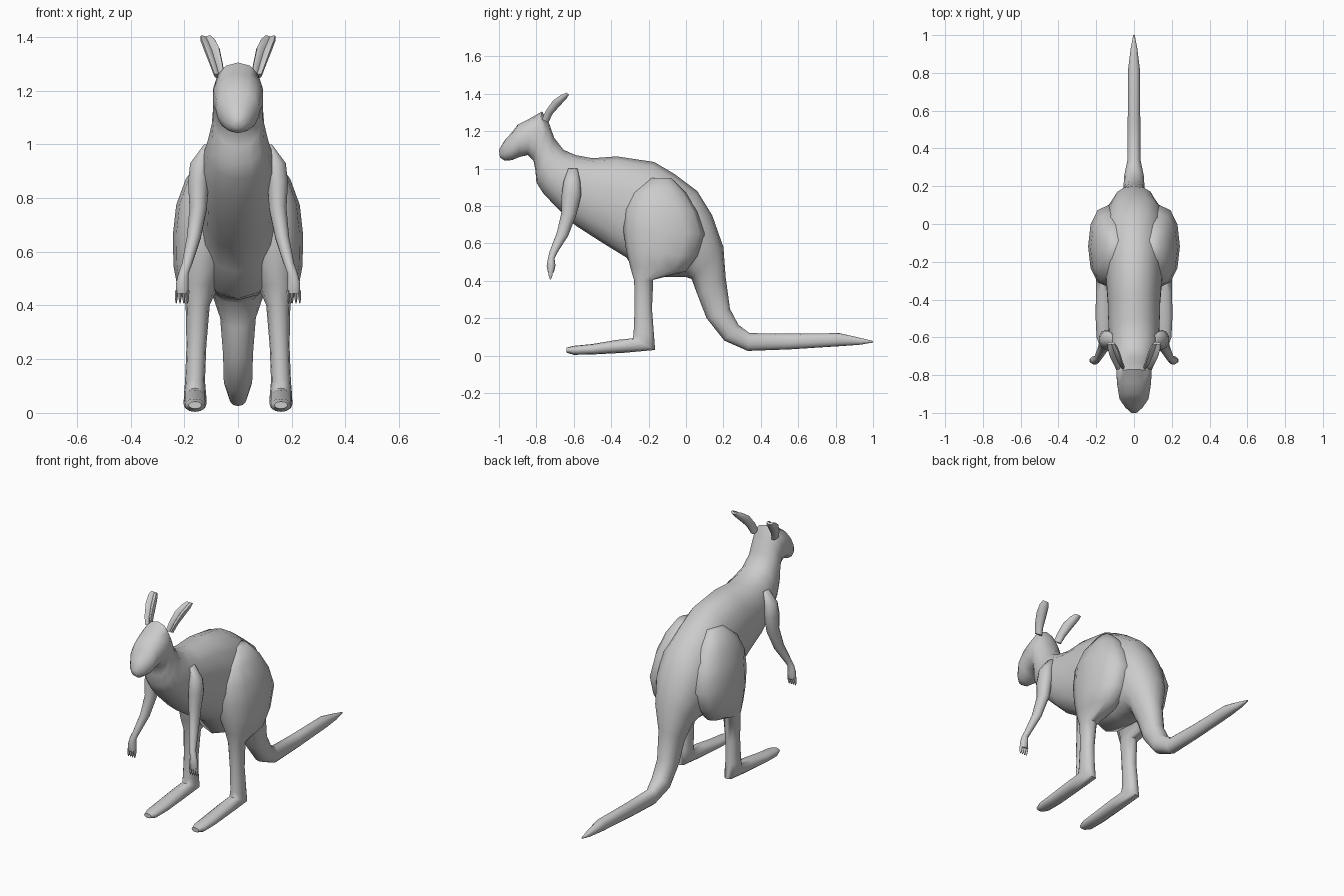
import bpy, bmesh, math
from mathutils import Vector

fur = bpy.data.materials.new("grey_fur")
fur.diffuse_color = (0.6, 0.6, 0.6, 1)


def loft(name, rings, sides=12, mirror=False, cup=0.0, power=1.0, angle=60):
    """Skin closed sections. Ring: x centre, y/z of one edge, y/z of the opposite edge, half width."""
    bm = bmesh.new()
    loops = []
    for x, y1, z1, y2, z2, w in rings:
        a, b = Vector((x, y1, z1)), Vector((x, y2, z2))
        mid, half = (a + b) / 2, (a - b) / 2
        loop = []
        for i in range(sides):
            t = 2 * math.pi * i / sides
            c, s = math.cos(t), math.sin(t)
            c = math.copysign(abs(c) ** power, c)
            s = math.copysign(abs(s) ** power, s)
            if c < 0:                      # hollow the lower edge for cupped shapes
                c *= 1 - cup * (1 - abs(s))
            loop.append(bm.verts.new(mid + half * c + Vector((w * s, 0, 0))))
        loops.append(loop)
    for l0, l1 in zip(loops, loops[1:]):
        for i in range(sides):
            j = (i + 1) % sides
            bm.faces.new((l0[i], l0[j], l1[j], l1[i]))
    bm.faces.new(loops[0])
    bm.faces.new(loops[-1])
    bmesh.ops.recalc_face_normals(bm, faces=bm.faces)
    me = bpy.data.meshes.new(name)
    bm.to_mesh(me)
    bm.free()
    me.materials.append(fur)
    ob = bpy.data.objects.new(name, me)
    bpy.context.collection.objects.link(ob)
    if mirror:
        ob.modifiers.new("mirror", 'MIRROR').use_axis = (True, False, False)
    bpy.ops.object.select_all(action='DESELECT')
    ob.select_set(True)
    bpy.context.view_layer.objects.active = ob
    bpy.ops.object.shade_smooth_by_angle(angle=math.radians(angle))
    return ob


# head, neck, torso and tail in one skin, nose to tail tip
loft("body", [
    (0, -1.00, 1.10, -0.995, 1.06, .018),
    (0, -.97, 1.15, -.97, 1.042, .048),
    (0, -.925, 1.20, -.93, 1.045, .078),
    (0, -.90, 1.235, -.89, 1.062, .084),
    (0, -.84, 1.265, -.845, 1.072, .092),
    (0, -.77, 1.305, -.815, 1.04, .095),
    (0, -.735, 1.25, -.805, .99, .093),
    (0, -.705, 1.165, -.80, .925, .10),
    (0, -.655, 1.10, -.765, .87, .115),
    (0, -.59, 1.072, -.70, .80, .13),
    (0, -.50, 1.055, -.59, .695, .138),
    (0, -.37, 1.065, -.45, .605, .142),
    (0, -.17, 1.035, -.32, .525, .155),
    (0, -.06, .97, -.25, .425, .165),
    (0, .06, .88, -.10, .42, .165),
    (0, .14, .75, .00, .42, .145),
    (0, .20, .58, .03, .41, .11),
    (0, .212, .42, .065, .315, .068),
    (0, .235, .25, .11, .20, .057),
    (0, .28, .165, .205, .08, .054),
    (0, .34, .12, .33, .025, .036),
    (0, .55, .117, .55, .033, .034),
    (0, .82, .12, .82, .05, .032),
    (0, .93, .095, .93, .058, .018),
    (0, 1.00, .078, 1.00, .070, .004),
], sides=14, power=.9)

# haunch, shin and foot
loft("hind_leg", [
    (.10, -.19, .95, -.08, .95, .04),
    (.11, -.29, .87, .00, .87, .085),
    (.125, -.33, .78, .06, .77, .105),
    (.135, -.335, .67, .10, .65, .108),
    (.140, -.32, .56, .06, .53, .100),
    (.150, -.30, .48, .00, .45, .075),
    (.150, -.277, .40, -.175, .405, .045),
    (.155, -.275, .25, -.182, .25, .037),
    (.160, -.28, .12, -.172, .12, .037),
    (.160, -.285, .092, -.165, .03, .042),
    (.160, -.36, .085, -.33, .015, .042),
    (.160, -.50, .062, -.50, .006, .043),
    (.160, -.60, .052, -.60, .004, .038),
    (.160, -.64, .042, -.64, .016, .024),
], mirror=True, power=.9)

# shoulder, arm and palm
loft("arm", [
    (.115, -.63, 1.00, -.58, 1.00, .012),
    (.140, -.655, .93, -.565, .93, .040),
    (.148, -.665, .86, -.56, .86, .040),
    (.148, -.665, .77, -.585, .755, .034),
    (.165, -.69, .66, -.63, .64, .027),
    (.190, -.728, .56, -.688, .55, .020),
    (.203, -.738, .52, -.703, .52, .020),
    (.208, -.745, .48, -.698, .48, .025),
    (.208, -.738, .445, -.706, .445, .025),
], sides=10, mirror=True)

# four short fingers
for i in range(4):
    x = .187 + .014 * i
    loft("finger", [
        (x, -.735, .455, -.710, .455, .007),
        (x + .001, -.734, .425, -.715, .425, .006),
        (x + .001, -.728, .408, -.722, .408, .002),
    ], sides=6, mirror=True)

# cupped ears, hollow towards the front
loft("ear", [
    (.070, -.735, 1.245, -.785, 1.27, .020),
    (.082, -.715, 1.29, -.765, 1.315, .025),
    (.098, -.675, 1.335, -.725, 1.375, .030),
    (.112, -.640, 1.372, -.680, 1.402, .028),
    (.120, -.625, 1.395, -.645, 1.410, .020),
], sides=12, mirror=True, cup=1.1, angle=50)
